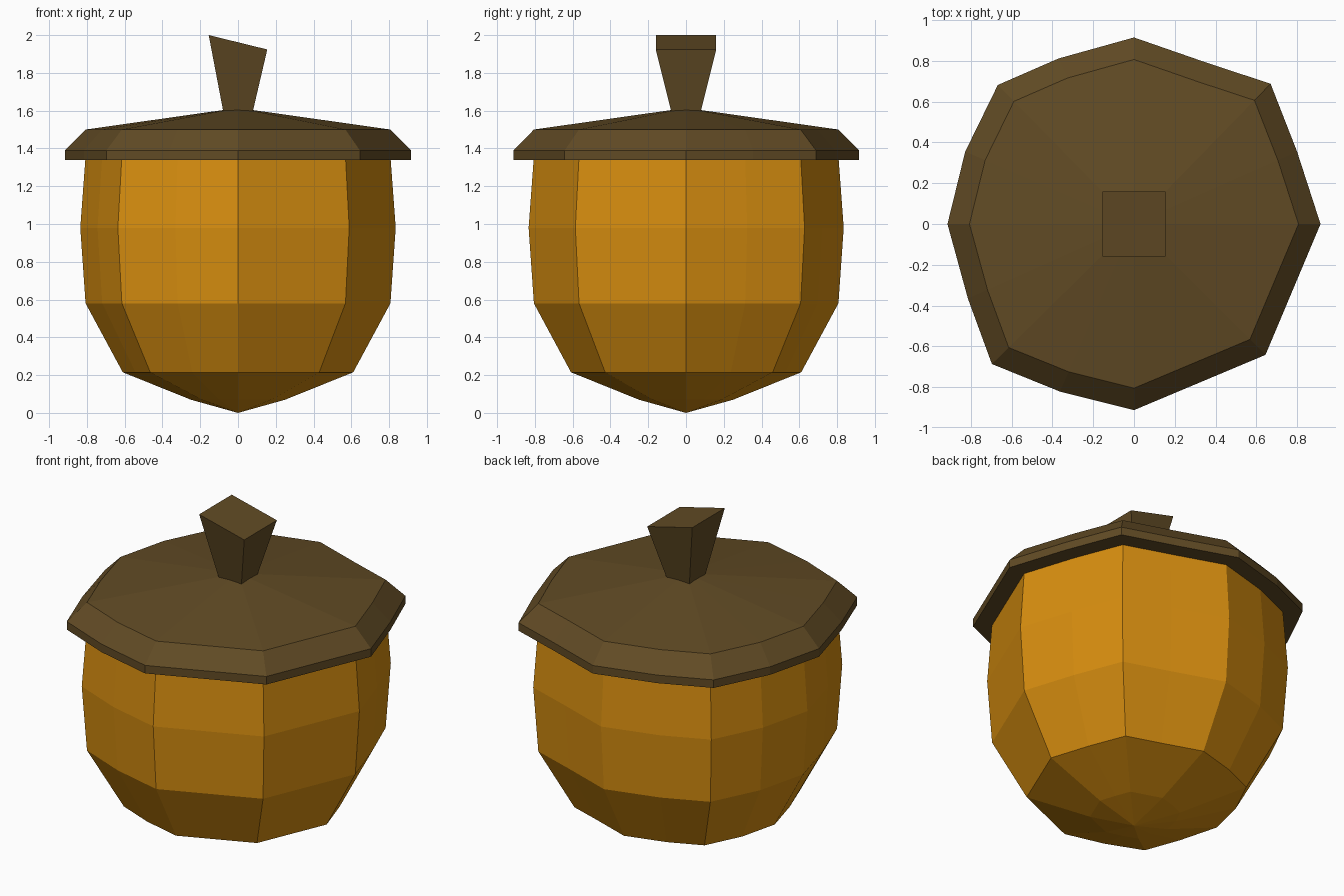
import bpy, bmesh

if "Cube" in bpy.data.objects:
    bpy.data.objects.remove(bpy.data.objects["Cube"])

# Shared plan outline (irregular octagon with three bulged corners), widest radius 0.915
PLAN = [(0, -.913), (.645, -.642), (.915, 0), (.80, .355), (.67, .688),
        (.36, .79), (0, .915), (-.37, .812), (-.668, .682), (-.828, .355),
        (-.915, 0), (-.815, -.365), (-.697, -.687), (-.363, -.822)]
WIDE = .915


def material(name, rgb):
    m = bpy.data.materials.new(name)
    m.diffuse_color = (*rgb, 1)
    m.use_nodes = True
    m.node_tree.nodes["Principled BSDF"].inputs["Base Color"].default_value = m.diffuse_color
    return m


def loft(name, rings, mat):
    """Skin rings of 3D points; a one-point ring closes to a tip."""
    bm = bmesh.new()
    loops = [[bm.verts.new(p) for p in ring] for ring in rings]
    for a, b in zip(loops, loops[1:]):
        n = max(len(a), len(b))
        for i in range(n):
            j = (i + 1) % n
            if len(a) == 1:
                bm.faces.new((a[0], b[j], b[i]))
            else:
                bm.faces.new((a[i], a[j], b[j], b[i]))
    for end in (loops[0], loops[-1]):
        if len(end) > 2:
            bm.faces.new(end)
    bmesh.ops.recalc_face_normals(bm, faces=bm.faces)
    me = bpy.data.meshes.new(name)
    bm.to_mesh(me)
    bm.free()
    me.materials.append(mat)
    ob = bpy.data.objects.new(name, me)
    bpy.context.collection.objects.link(ob)
    return ob


def plan_ring(radius, z):
    if radius == 0:
        return [(0, 0, z)]
    s = radius / WIDE
    return [(x * s, y * s, z) for x, y in PLAN]


nut_mat = material("nut_orange", (.68, .27, .005))
cap_mat = material("cap_brown", (.12, .07, .018))

# Nut body: pointed base up to just under the cap
loft("nut_body", [plan_ring(r, z) for r, z in
     [(0, 0), (.25, .07), (.61, .215), (.807, .58), (.835, .98), (.808, 1.345)]], nut_mat)

# Cap: short rim, bevelled shoulder, shallow cone
loft("cap", [plan_ring(r, z) for r, z in
     [(WIDE, 1.34), (WIDE, 1.39), (.807, 1.5), (.08, 1.603)]], cap_mat)

# Stem: flared square with a slanted top
SQUARE = [(-1, -1), (1, -1), (1, 1), (-1, 1)]
loft("stem", [[(x * .077, y * .077, 1.59) for x, y in SQUARE],
              [(x * .155, y * .16, 1.962 - x * .038) for x, y in SQUARE]], cap_mat)
